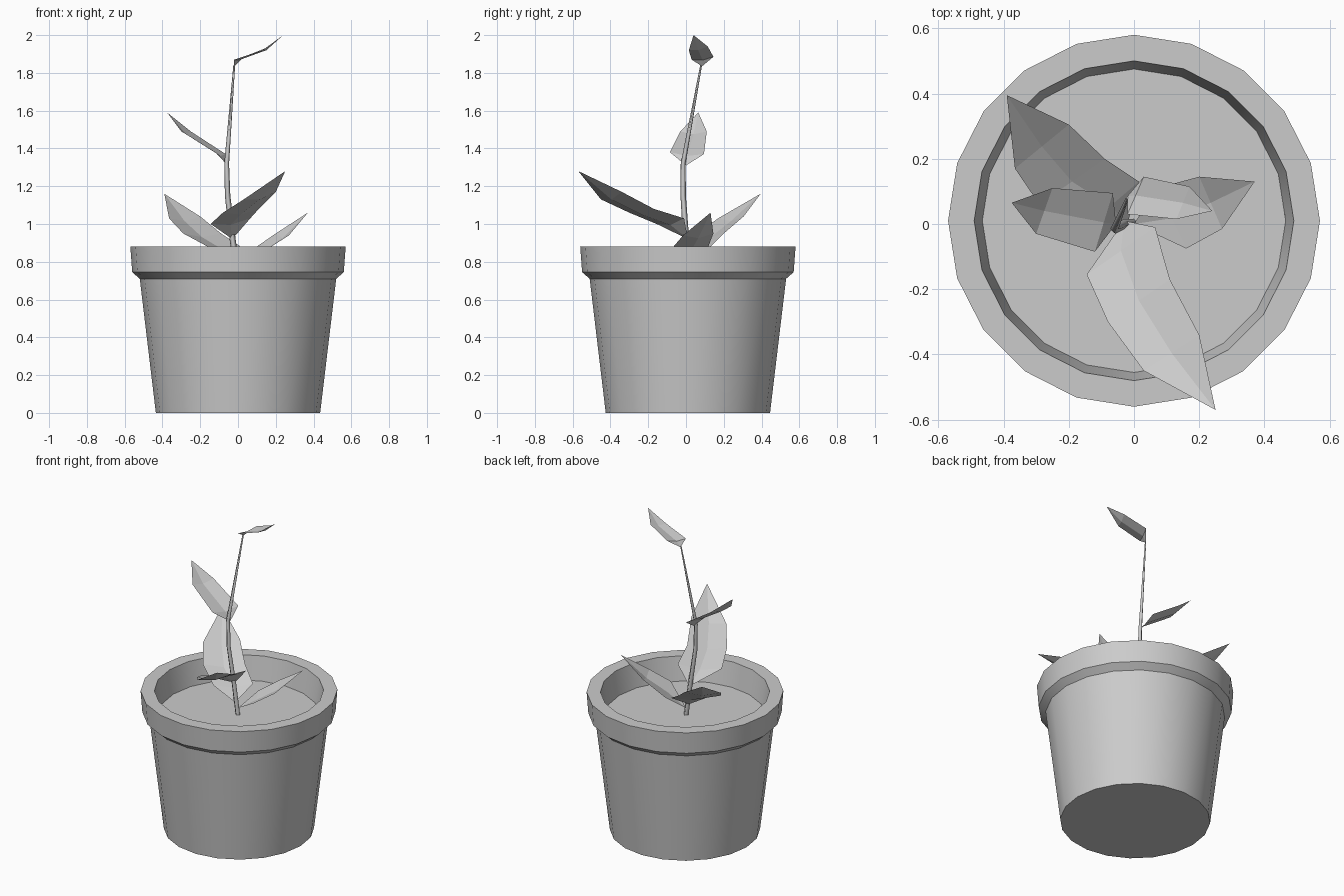
import bpy
import bmesh
from math import radians
from mathutils import Matrix, Vector

cube = bpy.data.objects.get("Cube")
if cube:
    bpy.data.objects.remove(cube, do_unlink=True)

POT_SIDES = 20
POT_CENTRE = Vector((0, 0.01, 0))

# One plain grey for the pot, the soil and the plant
grey = bpy.data.materials.new("plain_grey")
grey.use_nodes = True
colour = (0.6, 0.6, 0.6, 1)
grey.diffuse_color = colour
grey.node_tree.nodes["Principled BSDF"].inputs["Base Color"].default_value = colour


def add_object(name, data):
    obj = bpy.data.objects.new(name, data)
    bpy.context.collection.objects.link(obj)
    data.materials.append(grey)
    return obj


def mesh_from_bmesh(name, bm):
    mesh = bpy.data.meshes.new(name)
    bm.to_mesh(mesh)
    bm.free()
    return add_object(name, mesh)


def lathe(name, profile):
    """Spin a (radius, height) profile around the pot's axis."""
    bm = bmesh.new()
    verts = [bm.verts.new((0, r, z)) for r, z in profile]
    edges = [bm.edges.new(pair) for pair in zip(verts, verts[1:])]
    bmesh.ops.spin(bm, geom=verts + edges, cent=(0, 0, 0), axis=(0, 0, 1),
                   angle=radians(360), steps=POT_SIDES, use_duplicate=False)
    bmesh.ops.remove_doubles(bm, verts=bm.verts, dist=0.0005)
    bmesh.ops.recalc_face_normals(bm, faces=bm.faces)
    bmesh.ops.translate(bm, verts=bm.verts, vec=POT_CENTRE)
    obj = mesh_from_bmesh(name, bm)
    bpy.ops.object.select_all(action="DESELECT")
    bpy.context.view_layer.objects.active = obj
    obj.select_set(True)
    bpy.ops.object.shade_smooth_by_angle(angle=radians(30))
    return obj


def leaf(name, base, left, right, tip, fold):
    """Flat-faced leaf whose midrib sinks below its paired edge points."""
    bm = bmesh.new()
    start, end = bm.verts.new(base), bm.verts.new(tip)
    rows = []
    for a, b in zip(left, right):
        middle = (Vector(a) + Vector(b)) / 2 - Vector((0, 0, fold))
        rows.append([bm.verts.new(p) for p in (a, middle, b)])
    for side in (0, 1):
        bm.faces.new((start, rows[0][side], rows[0][side + 1]))
        for low, high in zip(rows, rows[1:]):
            bm.faces.new((low[side], high[side], high[side + 1], low[side + 1]))
        bm.faces.new((rows[-1][side], end, rows[-1][side + 1]))
    bmesh.ops.recalc_face_normals(bm, faces=bm.faces)
    if sum(f.normal.z for f in bm.faces) < 0:
        bmesh.ops.reverse_faces(bm, faces=bm.faces)
    return mesh_from_bmesh(name, bm)


# Pot: closed bottom, tapered wall, flared collar, thick rim, inner wall
lathe("pot", [(0, 0), (0.435, 0), (0.52, 0.71), (0.56, 0.745),
              (0.57, 0.88), (0.49, 0.88), (0.465, 0.73)])

# Soil disc
soil = bmesh.new()
bmesh.ops.create_circle(soil, cap_ends=True, radius=0.465, segments=POT_SIDES,
                        matrix=Matrix.Translation(POT_CENTRE + Vector((0, 0, 0.73))))
mesh_from_bmesh("soil", soil)

# Stem: thin tapering tube
path = bpy.data.curves.new("stem", "CURVE")
path.dimensions = "3D"
path.bevel_depth = 0.016
path.bevel_resolution = 0
path.use_fill_caps = True
stem_points = [(0, 0, 0.72, 1), (-0.03, 0, 0.93, 1), (-0.055, -0.015, 1.15, 0.9),
               (-0.06, -0.015, 1.32, 0.8), (-0.02, 0.08, 1.84, 0.3)]
spline = path.splines.new("POLY")
spline.points.add(len(stem_points) - 1)
for point, (x, y, z, thickness) in zip(spline.points, stem_points):
    point.co = (x, y, z, 1)
    point.radius = thickness
add_object("stem", path)

# Leaves, from the top of the stem down
leaf("top_leaf", (-0.02, 0.085, 1.835),
     [(0.03, 0.145, 1.885), (0.17, 0.115, 1.94)],
     [(-0.02, 0.03, 1.87), (0.13, 0.015, 1.92)],
     (0.24, 0.04, 2), 0.01)

leaf("middle_leaf", (-0.055, 0, 1.31),
     [(-0.12, -0.085, 1.38), (-0.3, -0.03, 1.49)],
     [(-0.065, 0.095, 1.37), (-0.25, 0.11, 1.49)],
     (-0.375, 0.065, 1.59), 0.015)

leaf("front_leaf", (-0.03, 0.01, 0.92),
     [(-0.145, -0.155, 1), (-0.08, -0.3, 1.06), (0.03, -0.45, 1.13)],
     [(0.065, -0.01, 1.03), (0.11, -0.17, 1.08), (0.2, -0.34, 1.17)],
     (0.25, -0.57, 1.28), 0.02)

leaf("back_leaf", (-0.02, 0, 0.8),
     [(-0.16, -0.02, 0.88), (-0.29, 0.06, 0.95), (-0.365, 0.17, 1.03)],
     [(0.015, 0.13, 0.88), (-0.09, 0.2, 0.95), (-0.2, 0.305, 1.04)],
     (-0.39, 0.395, 1.16), 0.02)

leaf("side_leaf", (0, 0, 0.77),
     [(0.07, 0.11, 0.86), (0.2, 0.145, 0.95)],
     [(0.16, -0.075, 0.87), (0.27, -0.015, 0.94)],
     (0.37, 0.13, 1.06), 0.02)
